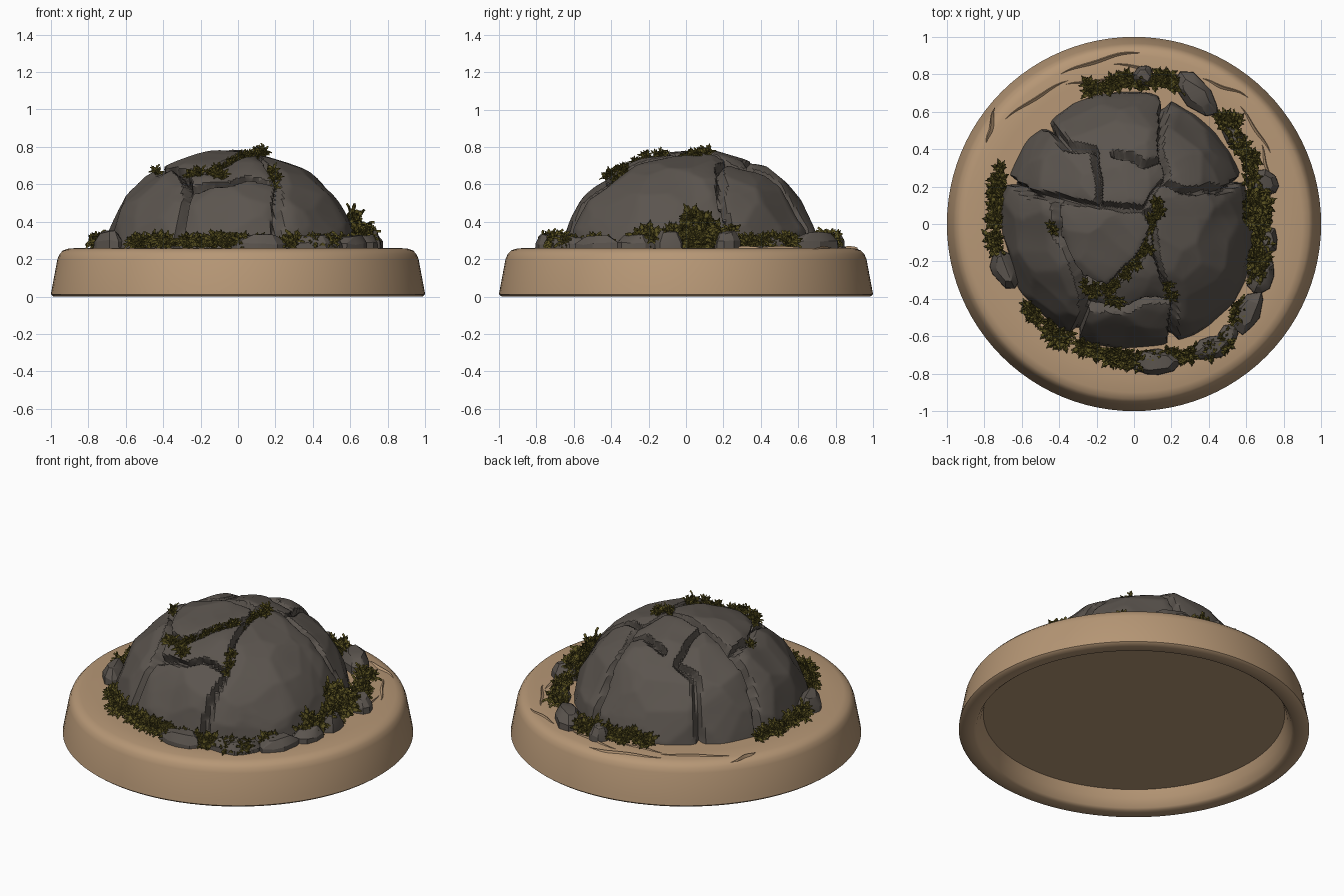
import bpy, bmesh, math, random
from mathutils import Vector, Matrix, noise
from mathutils.bvhtree import BVHTree

if "Cube" in bpy.data.objects:
    bpy.data.objects.remove(bpy.data.objects["Cube"])

random.seed(7)
R = random.uniform


def material(name, rgb):
    m = bpy.data.materials.new(name)
    m.diffuse_color = (*rgb, 1)
    m.use_nodes = True
    m.node_tree.nodes["Principled BSDF"].inputs["Base Color"].default_value = m.diffuse_color
    return m


SAND = material("sand", (0.47, 0.31, 0.18))
ROCK = material("grey rock", (0.105, 0.09, 0.077))
MOSS = material("olive moss", (0.095, 0.078, 0.014))


def finish(bm, name, mat, angle=30, recalc=True):
    if recalc:
        bmesh.ops.recalc_face_normals(bm, faces=bm.faces[:])
    me = bpy.data.meshes.new(name)
    bm.to_mesh(me)
    bm.free()
    ob = bpy.data.objects.new(name, me)
    bpy.context.collection.objects.link(ob)
    me.materials.append(mat)
    bpy.context.view_layer.objects.active = ob
    ob.select_set(True)
    bpy.ops.object.shade_smooth_by_angle(angle=math.radians(angle))
    ob.select_set(False)
    return ob


def rings(bm, rows, cap_start=True, cap_end=True):
    """Skin closed rows of points."""
    vs = [[bm.verts.new(p) for p in row] for row in rows]
    n = len(vs[0])
    for a, b in zip(vs, vs[1:]):
        for i in range(n):
            bm.faces.new((a[i], a[(i + 1) % n], b[(i + 1) % n], b[i]))
    if cap_start:
        bm.faces.new(vs[0][::-1])
    if cap_end:
        bm.faces.new(vs[-1])


# round base, hollow underneath
N = 96
prof = [(0.86, 0.11), (0.875, 0.06), (0.9, 0.012), (0.915, 0), (0.985, 0), (1, 0.012),
        (0.995, 0.04), (0.965, 0.2), (0.953, 0.228), (0.935, 0.247), (0.9, 0.258), (0.8, 0.26), (0.5, 0.26)]
bm = bmesh.new()
rings(bm, [[(r * math.cos(t * math.tau / N), r * math.sin(t * math.tau / N), z) for t in range(N)]
           for r, z in prof])
finish(bm, "round_base", SAND, 40)

# cracks across the boulder, as seen from above
CRACKS = [
    [(-.7, .25), (-.55, .17), (-.42, .13), (-.2, .1), (.05, .08), (.1, 0), (.05, -.15), (-.05, -.27), (-.15, -.36), (-.28, -.3)],
    [(.05, .08), (.15, .22), (.35, .17), (.5, .2), (.62, .27)],
    [(-.47, .53), (-.37, .43), (-.22, .4), (-.18, .22), (-.2, .1)],
    [(-.1, .39), (.05, .34), (.16, .34)],
    [(.17, .22), (.15, .4), (.18, .72)],
    [(.1, .05), (.12, -.15), (.17, -.3), (.22, -.42), (.2, -.7)],
    [(-.42, .12), (-.41, -.08), (-.3, -.27), (-.27, -.42), (-.32, -.66)],
    [(-.28, -.44), (-.1, -.47), (.1, -.42), (.22, -.42)],
]
SEGS = [(Vector(a), Vector(b)) for c in CRACKS for a, b in zip(c, c[1:])]


def crack_distance(p):
    best = 9
    for a, b in SEGS:
        d = b - a
        t = max(0, min(1, (p - a).dot(d) / d.length_squared))
        best = min(best, (p - a - d * t).length)
    return best


# cracked boulder: ellipsoid dome chiselled by random planes
C = Vector((-0.04, 0.04, 0.2))
RADII = [.67, .66, .66, .68, .66, .67, .67, .68, .70, .70, .74, .73]   # every 30 degrees
planes = []
for i in range(260):
    t, u = R(0, math.tau), R(-0.1, 1)
    s = math.sqrt(max(0, 1 - u * u))
    planes.append((Vector((s * math.cos(t), s * math.sin(t), u)), R(0.985, 1.02)))


def dome_point(t, e):
    d = Vector((math.cos(t) * math.cos(e), math.sin(t) * math.cos(e), math.sin(e)))
    k = min(h / n.dot(d) for n, h in planes if n.dot(d) > 0.8)
    f = t / math.tau * 12
    i = int(f) % 12
    rad = RADII[i] + (RADII[(i + 1) % 12] - RADII[i]) * (f - int(f))
    p = Vector((d.x * rad, d.y * rad, d.z * 0.58)) * k
    q = Vector((p.x + C.x, p.y + C.y))
    w = Vector((noise.noise(Vector((q.x * 9, q.y * 9, 1))), noise.noise(Vector((q.x * 9, q.y * 9, 5)))))
    dist = crack_distance(q + w * 0.022)
    width = 0.013 + 0.008 * noise.noise(Vector((q.x * 4, q.y * 4, 9)))
    dent = 0.055 * max(0, 1 - (dist / (width * 1.5)) ** 2) + 0.014 * math.exp(-dist / 0.035)
    return C + p * (1.0 - dent / p.length + 0.012 * noise.noise(p * 5))


TN, EN = 220, 80
bm = bmesh.new()
rings(bm, [[dome_point(t * math.tau / TN, (j / EN) * 1.56) for t in range(TN)] for j in range(EN + 1)])
bm.normal_update()
tree = BVHTree.FromBMesh(bm)
finish(bm, "cracked_boulder", ROCK, 28)

# loose slabs round the foot: x, y, half length, half width, height, heading in degrees
SLABS = [(.05, .79, .06, .06, .09, 0), (.33, .70, .15, .075, .10, -48), (.69, .22, .07, .09, .10, 80),
         (.71, -.09, .08, .06, .10, 85), (.68, -.27, .11, .07, .08, 75), (.61, -.47, .13, .07, .08, 62),
         (.12, -.74, .15, .07, .08, 3), (.42, -.66, .13, .06, .08, 20), (-.69, -.24, .12, .07, .10, -65),
         (.53, .47, .08, .05, .07, -60), (.5, -.59, .06, .05, .07, 40)]
bm = bmesh.new()
for x, y, l, w, h, ang in SLABS:
    m = Matrix.Translation((x, y, 0.25)) @ Matrix.Rotation(math.radians(ang), 4, 'Z')
    vs = []
    for k in range(9):
        t = k * math.tau / 9 + R(-.2, .2)
        c, s = math.cos(t), math.sin(t)
        f = R(.92, 1.1)
        vs.append(bm.verts.new(m @ Vector((c * l * f, s * w * f, -0.01))))
        vs.append(bm.verts.new(m @ Vector((c * l * f * .97, s * w * f * .97, h * R(.3, .55)))))
        vs.append(bm.verts.new(m @ Vector((c * l * .62, s * w * .6, h * R(.8, 1.05)))))
    out = bmesh.ops.convex_hull(bm, input=vs)
    junk = [v for v in out["geom_interior"] if isinstance(v, bmesh.types.BMVert)]
    bmesh.ops.delete(bm, geom=junk, context='VERTS')
finish(bm, "loose_slabs", ROCK, 20)

# moss tufts: serrated, arched leaves in rosettes
LEAF = [(0, .10), (.2, .26), (.28, .16), (.48, .30), (.56, .17), (.76, .2), (.82, .1), (1, .01)]


def leaf(bm, m, size):
    rows = []
    for u, w in LEAF:
        z = 0.35 * math.sin(u * 2.3)
        rows.append([bm.verts.new(m @ (Vector(p) * size)) for p in
                     ((u - .05, w, z - .08), (u, 0, z + .05), (u - .05, -w, z - .08))])
    for a, b in zip(rows, rows[1:]):
        for i in (0, 1):
            bm.faces.new((a[i], a[i + 1], b[i + 1], b[i]))


def tuft(bm, p, n, size):
    base = Matrix.Translation(p) @ n.to_track_quat('Z', 'X').to_matrix().to_4x4()
    spin = R(0, 6)
    for k in range(9):
        tilt = R(.1, .5) if k < 6 else R(.8, 1.3)
        m = base @ Matrix.Rotation(spin + k * math.tau / (6 if k < 6 else 3), 4, 'Z') @ Matrix.Rotation(-tilt, 4, 'Y')
        leaf(bm, m, size * R(.8, 1.15))


def moss(bm, path, spread, size, step, lift=0.0):
    for a, b in zip(path, path[1:]):
        a, b = Vector(a), Vector(b)
        for k in range(max(1, round((b - a).length / step))):
            q = a.lerp(b, R(0, 1)) + Vector((R(-spread, spread), R(-spread, spread)))
            hit, nor, _, _ = tree.ray_cast(Vector((q.x, q.y, 2)), Vector((0, 0, -1)))
            out = Vector((q.x - C.x, q.y - C.y, 0)).normalized()
            if hit is None or hit.z < 0.27:
                hit, nor = Vector((q.x, q.y, 0.26 + R(0, lift))), out * .6 + Vector((0, 0, 1))
            elif nor.z < 0:
                nor = -nor
            tuft(bm, hit, (nor + out * .2).normalized(), size * R(.75, 1.2))


bm = bmesh.new()
for path in ([(-.58, -.42), (-.42, -.56), (-.22, -.67), (.02, -.71)], [(-.02, -.71), (.25, -.69), (.3, -.67)],
             [(.3, -.68), (.45, -.64), (.53, -.58)], [(-.70, .3), (-.72, .12), (-.73, -.15)],
             [(-.24, .71), (-.1, .74), (.05, .75), (.14, .77), (.24, .71)],
             [(.46, .58), (.53, .48), (.61, .36), (.61, .28)], [(.52, -.52), (.56, -.42)]):
    moss(bm, path, .028, .065, .014, .03)
moss(bm, [(.63, .25), (.65, .1), (.66, -.1), (.64, -.3)], .035, .075, .011, .08)
moss(bm, [(.60, .2), (.61, .1), (.61, -.02)], .025, .08, .012, .1)
finish(bm, "foot_moss", MOSS, 25, False)

bm = bmesh.new()
for path in ([(.13, .13), (.11, .02), (.07, -.12), (.02, -.22), (-.06, -.3), (-.15, -.36)],
             [(-.1, -.34), (-.2, -.36), (-.27, -.3)], [(.19, -.31), (.21, -.39)],
             [(-.43, -.0), (-.43, -.04)], [(-.14, -.38), (-.08, -.41)]):
    moss(bm, path, .014, .048, .016)
finish(bm, "crack_moss", MOSS, 25, False)

# wind-swept ridges in the sand: radius, start and end in degrees, drift
bm = bmesh.new()
for r, a0, a1, drift in ((.90, 88, 118, -.03), (.86, 112, 143, .05), (.84, 70, 100, .04), (.93, 140, 152, -.08),
                         (.80, 95, 118, .06), (.88, 48, 66, -.06), (.83, 25, 50, .03), (.78, 14, 34, .05)):
    rows = []
    for k in range(13):
        u = k / 12
        t = math.radians(a0 + (a1 - a0) * u)
        s = 0.05 + math.sin(math.pi * u)
        rr = r + drift * (u - .5) + 0.006 * math.sin(9 * u)
        rows.append([Vector(((rr + dr * s) * math.cos(t), (rr + dr * s) * math.sin(t), .255 + z * s))
                     for dr, z in ((-.022, -.004), (0, .014), (.007, -.004))])
    rings(bm, rows)
finish(bm, "sand_ridges", SAND, 30)
